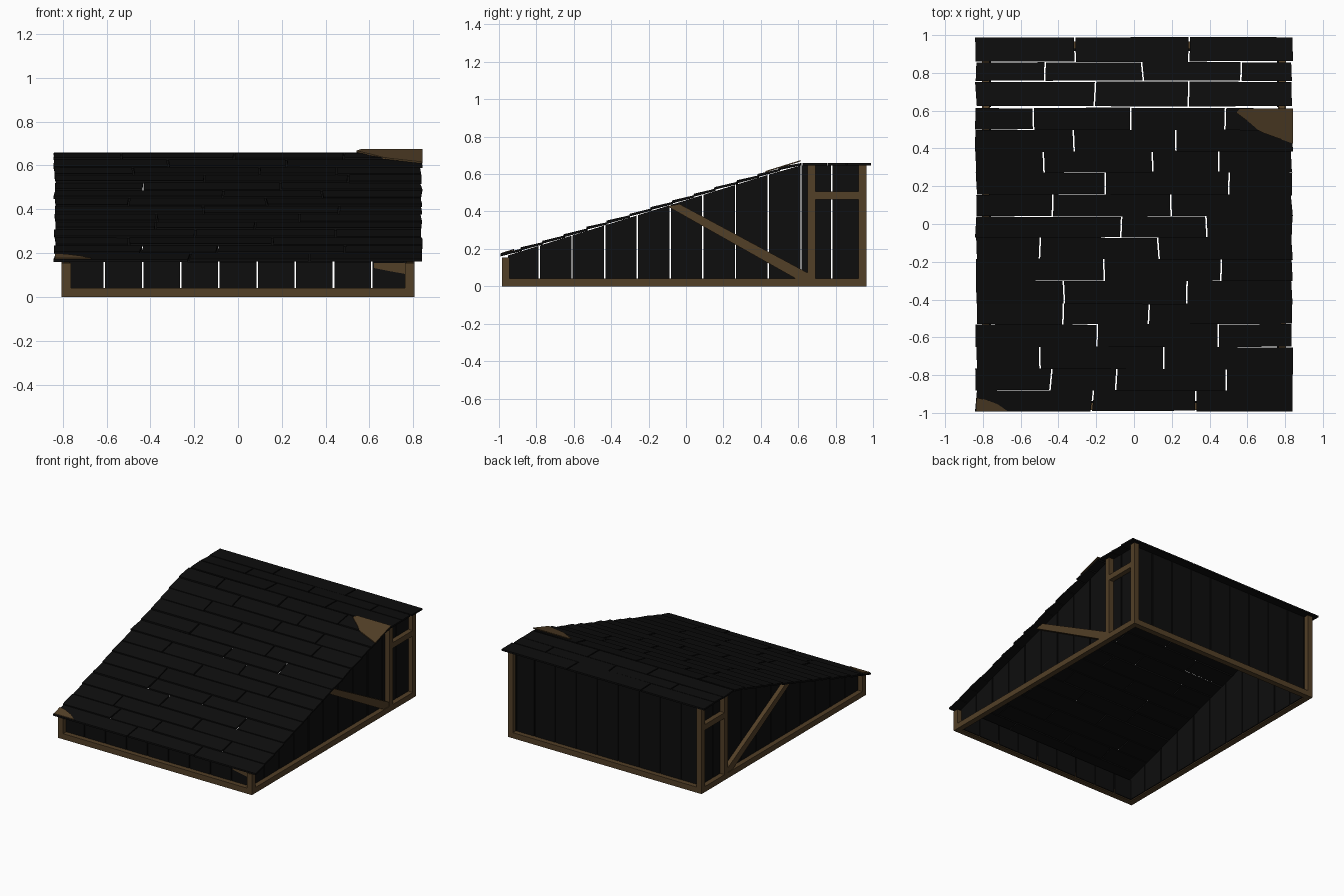
import bpy, bmesh, random
from mathutils import Vector

random.seed(4)
cube = bpy.data.objects.get("Cube")
if cube:
    bpy.data.objects.remove(cube, do_unlink=True)


def material(name, rgb):
    m = bpy.data.materials.new(name)
    m.use_nodes = True
    m.diffuse_color = (*rgb, 1)
    m.node_tree.nodes["Principled BSDF"].inputs["Base Color"].default_value = (*rgb, 1)
    return m


DARK = material("charred_board", (0.004, 0.004, 0.004))
WOOD = material("brown_timber", (0.085, 0.05, 0.02))


def prism(bm, points, push):
    """Closed solid: polygon points swept along push."""
    push = Vector(push)
    low = [bm.verts.new(p) for p in points]
    high = [bm.verts.new(Vector(p) + push) for p in points]
    bm.faces.new(low)
    bm.faces.new(high)
    n = len(low)
    for i in range(n):
        j = (i + 1) % n
        bm.faces.new((low[i], low[j], high[j], high[i]))


def box(bm, x, y, z):
    prism(bm, [(x[0], y[0], z[0]), (x[1], y[0], z[0]), (x[1], y[1], z[0]), (x[0], y[1], z[0])],
          (0, 0, z[1] - z[0]))


def finish(bm, name, mat):
    bmesh.ops.recalc_face_normals(bm, faces=bm.faces)
    me = bpy.data.meshes.new(name)
    bm.to_mesh(me)
    bm.free()
    me.materials.append(mat)
    ob = bpy.data.objects.new(name, me)
    bpy.context.collection.objects.link(ob)
    return ob


def roof(y):
    """Underside height of the roof."""
    return min(0.15 + 0.31 * (y + 1), 0.645)


def jit(a):
    return random.uniform(-a, a)


X, FRONT, BACK, T = 0.805, -0.985, 0.965, 0.042

# Sill frame
bm = bmesh.new()
box(bm, (-X, X), (FRONT, FRONT + T), (0, T))
box(bm, (-X, X), (BACK - T, BACK), (0, T))
for s in (-1, 1):
    box(bm, sorted((s * X, s * (X - T))), (FRONT + T, BACK - T), (0, T))
finish(bm, "sill_frame", WOOD)

# Posts, lintels and braces on both sides
for s, side in ((1, "left"), (-1, "right")):
    xs = sorted((s * X, s * (X - T)))
    for y, name in ((FRONT, "front_post"), (0.65, "door_post"), (BACK - T, "back_post")):
        bm = bmesh.new()
        box(bm, xs, (y, y + T), (T, roof(y)))
        finish(bm, f"{side}_{name}", WOOD)
    bm = bmesh.new()
    box(bm, xs, (0.65 + T, BACK - T), (0.465, 0.507))
    finish(bm, f"{side}_lintel", WOOD)
    bm = bmesh.new()
    prism(bm, [(s * (X - 0.005), y, z) for y, z in
               ((-0.10, 0.428), (-0.035, 0.44), (0.65, 0.072), (0.65, T), (0.585, T))],
          (-s * 0.032, 0, 0))
    finish(bm, f"{side}_brace", WOOD)

# Side walls: upright boards cut to the roof line
G = 0.0035
edges = [FRONT + 0.03] + [-0.785 + 0.175 * i for i in range(9)] + [0.78, BACK - 0.03]
for s, side in ((1, "left"), (-1, "right")):
    bm = bmesh.new()
    for a, b in zip(edges, edges[1:]):
        a, b = a + G, b - G
        prism(bm, [(s * 0.756, a, 0.008), (s * 0.756, b, 0.008),
                   (s * 0.756, b, roof(b)), (s * 0.756, a, roof(a))], (s * 0.012, 0, 0))
    finish(bm, f"{side}_wall_boards", DARK)

# Front and back walls
edges = [-0.765] + [-0.61 + 0.1743 * i for i in range(8)] + [0.765]
for name, y, top in (("front_wall_boards", FRONT + T - 0.005, 0.16),
                     ("back_wall_boards", BACK - T - 0.007, 0.645)):
    bm = bmesh.new()
    for a, b in zip(edges, edges[1:]):
        box(bm, (a + G, b - G), (y, y + 0.012), (0.008, top))
    finish(bm, name, DARK)

# Roof boards: staggered rows with slightly crooked ends
rows = [0.99, 0.857, 0.755, 0.62, 0.50, 0.387, 0.275, 0.157, 0.042, -0.07,
        -0.185, -0.30, -0.42, -0.53, -0.65, -0.765, -0.88, -0.99]
joints = [(-.31, .295), (-.475, .045, .565), (-.205, .29), (-.535, -.015, .485),
          (-.32, .225), (-.475, .10, .445), (-.155, .50), (-.435, .20), (-.07, .385),
          (-.50, .13), (-.16, .465), (-.37, .285), (-.38, .08), (-.195, .44),
          (-.495, .16), (-.44, -.095, .485), (-.22, .33)]
bm = bmesh.new()
for r, cuts in enumerate(joints):
    top, low = rows[r], rows[r + 1]
    flat = r < 3
    ends = [(x + jit(0.006), x + jit(0.006)) for x in (-0.84, *cuts, 0.84)]
    for (a0, a1), (b0, b1) in zip(ends, ends[1:]):
        g = 0.004
        y0 = low + (0.003 if flat else -0.002) + jit(0.002)
        y1 = top - 0.001 + jit(0.002)
        if r == 3:
            y1 = top - 0.006
        lift = 0.002 if flat else 0.008 + jit(0.003)
        z0, z1 = roof(y0) + lift, roof(y1) + 0.001
        prism(bm, [(a0 + g, y0, z0), (b0 - g, y0 + jit(0.003), z0),
                   (b1 - g, y1 + jit(0.003), z1), (a1 + g, y1, z1)], (0, 0, 0.012))
finish(bm, "roof_boards", DARK)

# Bare timber patches where the dark finish has worn away
patches = {
    "upper_roof_patch": [(.56, .612), (.54, .59), (.62, .53), (.66, .495), (.69, .48),
                         (.843, .425), (.843, .612)],
    "eave_patch": [(-.835, -.99), (-.835, -.92), (-.79, -.928), (-.72, -.955), (-.67, -.99)],
}
for name, outline in patches.items():
    bm = bmesh.new()
    prism(bm, [(x, y, 0.15 + 0.31 * (y + 1) + 0.0175) for x, y in outline], (0, 0, 0.007))
    finish(bm, name, WOOD)
bm = bmesh.new()
prism(bm, [(x, FRONT + T - 0.005, z) for x, z in
           ((.62, .155), (.62, .132), (.68, .12), (.763, .105), (.763, .155))], (0, -0.004, 0))
finish(bm, "front_wall_patch", WOOD)
